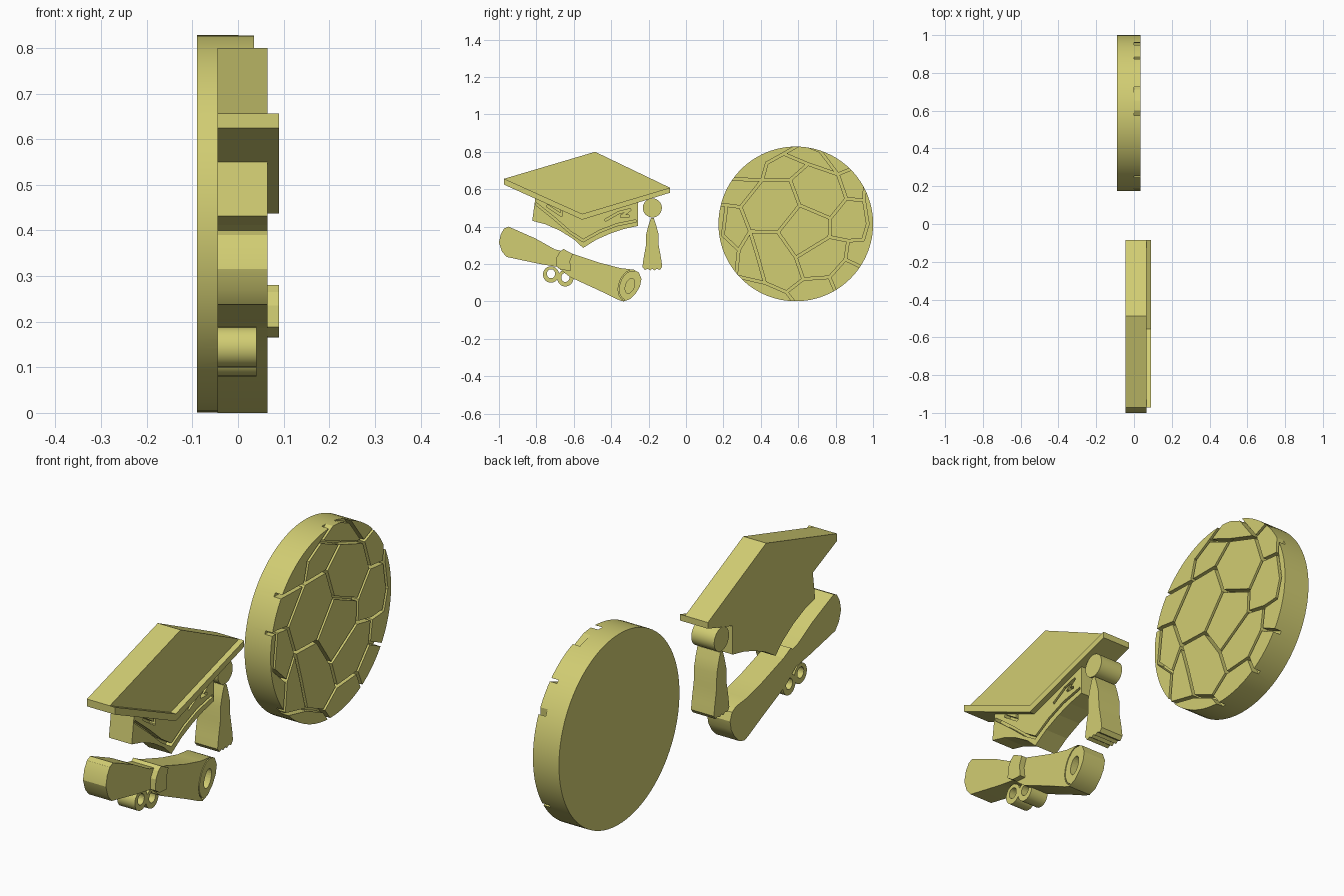
import bpy, bmesh, math
from mathutils import Vector

if "Cube" in bpy.data.objects:
    bpy.data.objects.remove(bpy.data.objects["Cube"])

mat = bpy.data.materials.new("soft yellow")
mat.diffuse_color = (0.64, 0.61, 0.17, 1)
mat.use_nodes = True
mat.node_tree.nodes["Principled BSDF"].inputs["Base Color"].default_value = mat.diffuse_color


def finish(bm, name, smooth=False):
    bmesh.ops.recalc_face_normals(bm, faces=bm.faces)
    me = bpy.data.meshes.new(name)
    bm.to_mesh(me)
    bm.free()
    me.materials.append(mat)
    ob = bpy.data.objects.new(name, me)
    bpy.context.collection.objects.link(ob)
    if smooth:
        activate(ob)
        bpy.ops.object.shade_smooth_by_angle(angle=math.radians(30))
    return ob


def activate(ob):
    bpy.ops.object.select_all(action='DESELECT')
    ob.select_set(True)
    bpy.context.view_layer.objects.active = ob


def add_prism(bm, pts, x0, x1):
    """Closed y-z outline extruded along x."""
    a = [bm.verts.new((x0, y, z)) for y, z in pts]
    b = [bm.verts.new((x1, y, z)) for y, z in pts]
    n = len(pts)
    bm.faces.new(a[::-1])
    bm.faces.new(b)
    for i in range(n):
        bm.faces.new((a[i], a[(i + 1) % n], b[(i + 1) % n], b[i]))


def prism(name, pts, x0, x1, smooth=False):
    bm = bmesh.new()
    add_prism(bm, pts, x0, x1)
    return finish(bm, name, smooth)


def ellipse(cy, cz, ry, rz, n=32, tilt=0.0):
    out = []
    for i in range(n):
        t = 2 * math.pi * i / n
        u, v = ry * math.cos(t), rz * math.sin(t)
        out.append((cy + u * math.cos(tilt) - v * math.sin(tilt),
                    cz + u * math.sin(tilt) + v * math.cos(tilt)))
    return out


def grooves(name, paths, width, x0, x1):
    """One thin cutter box per path segment."""
    bm = bmesh.new()
    k = 0
    for path in paths:
        for p, q in zip(path, path[1:]):
            p, q = Vector(p), Vector(q)
            d = (q - p).normalized()
            s = Vector((-d.y, d.x)) * width / 2
            p, q = p - d * width * 0.35, q + d * width * 0.35
            k += 1
            add_prism(bm, [p - s, q - s, q + s, p + s], x0 + k * 2e-5, x1 + k * 2e-5)
    return finish(bm, name)


def cut(ob, cutter):
    cutter.hide_render = True
    m = ob.modifiers.new("cut", 'BOOLEAN')
    m.operation, m.solver, m.object = 'DIFFERENCE', 'EXACT', cutter
    m.use_self = True
    activate(ob)
    bpy.ops.object.modifier_apply(modifier=m.name)
    bpy.data.objects.remove(cutter, do_unlink=True)


# --- ball disc with seam grooves ---
CY, CZ, R = 0.587, 0.4145, 0.4135
ball = prism("ball", ellipse(CY, CZ, R, R, 96), -0.09, 0.035, True)
V = [(.02, .10), (.185, .03), (.18, -.07), (0, -.18), (-.095, -.045),
     (-.03, .235), (-.18, .235), (-.295, .09), (-.245, -.04), (.27, .135),
     (.225, .265), (.065, .32), (.28, -.09), (.265, -.19), (.18, -.285),
     (.04, -.295), (-.05, -.365), (-.205, -.17), (-.165, -.315), (-.305, -.14),
     (-.155, .325), (-.065, .375), (-.37, .10), (-.39, -.06), (.365, .125),
     (.385, 0), (.36, -.085), (.03, .43), (-.36, .24), (-.44, .10),
     (.37, .22), (.31, .30), (.37, -.24), (.22, -.38), (.0, -.43),
     (-.32, -.28), (.13, .39)]
seams = [(0, 1, 2, 3, 4, 0, 5, 6, 7, 8, 4), (1, 9, 10, 11, 5),
         (2, 12, 13, 14, 15, 3), (15, 16, 18, 17, 8), (8, 19, 23, 22, 7),
         (6, 20, 21, 11), (21, 27), (6, 28), (22, 29), (9, 24, 25, 26, 12),
         (24, 30), (10, 31), (13, 32), (14, 33), (16, 34), (18, 35, 19),
         (10, 36, 27)]
paths = [[(V[i][0] + CY, V[i][1] + CZ) for i in s] for s in seams]
cut(ball, grooves("seam_cutter", paths, 0.014, 0.0, 0.06))

# --- graduation cap: board, raised rim, skull piece ---
prism("cap_board", [(-.972, .656), (-.486, .80), (-.086, .608), (-.555, .468)],
      -0.045, 0.065)
prism("cap_rim", [(-.972, .656), (-.555, .468), (-.086, .608),
                  (-.086, .581), (-.555, .437), (-.972, .624)], -0.045, 0.09)
skull = prism("cap_skull", [
    (-.806, .55), (-.822, .431), (-.75, .412), (-.673, .378), (-.60, .332),
    (-.55, .286), (-.48, .33), (-.40, .365), (-.33, .388), (-.256, .404),
    (-.256, .53), (-.555, .437)], -0.045, 0.065)
folds = [[(-.80, .52), (-.70, .44), (-.62, .37), (-.55, .325), (-.46, .375),
          (-.37, .41), (-.27, .43)],
         [(-.74, .51), (-.665, .46), (-.665, .485)],
         [(-.43, .435), (-.36, .475), (-.30, .49), (-.345, .455), (-.31, .455)]]
cut(skull, grooves("fold_cutter", folds, 0.012, 0.035, 0.1))

# --- tassel ---
prism("tassel_knot", ellipse(-.18, .50, .051, .051), -0.045, 0.065, True)
side = [(.008, .445), (.02, .41), (.033, .36), (.034, .30), (.047, .23), (.053, .185)]
hem = [(.04, .168), (.025, .175), (.012, .166), (0, .175)]
half = side + hem
outline = [(-.18 + u, z) for u, z in half] + [(-.18 - u, z) for u, z in half[-2::-1]]
prism("tassel", outline, -0.045, 0.065, True)

# --- rolled diploma with a recessed end ---
scroll = prism("scroll", [
    (-.95, .40), (-.908, .382), (-.806, .337), (-.70, .278), (-.603, .254),
    (-.459, .206), (-.35, .178), (-.28, .17), (-.252, .155), (-.238, .12),
    (-.246, .08), (-.267, .045), (-.30, .012), (-.335, 0), (-.36, .008),
    (-.459, .056), (-.62, .13), (-.69, .185), (-.78, .20), (-.96, .238),
    (-.985, .268), (-1, .315), (-.99, .36), (-.972, .39)], -0.045, 0.065, True)
cut(scroll, prism("hole_cutter", ellipse(-.30, .083, .023, .041, 24, -.35), 0.02, 0.1))
rim = ellipse(-.302, .086, .054, .083, 32, -.35)
cut(scroll, grooves("end_cutter", [rim[8:25]], 0.005, 0.055, 0.1))

# --- ribbon band and bow loops ---
prism("ribbon_band", [(-.655, .28), (-.605, .254), (-.62, .215), (-.615, .165),
                      (-.665, .168), (-.695, .188), (-.692, .235), (-.675, .265)],
      -0.045, 0.09)
for name, y, z in (("bow_loop_left", -.722, .144), ("bow_loop_right", -.645, .124)):
    loop = prism(name, ellipse(y, z, .043, .044), -0.045, 0.04, True)
    cut(loop, prism("loop_cutter", ellipse(y, z + .004, .022, .024, 24), -0.1, 0.1))
